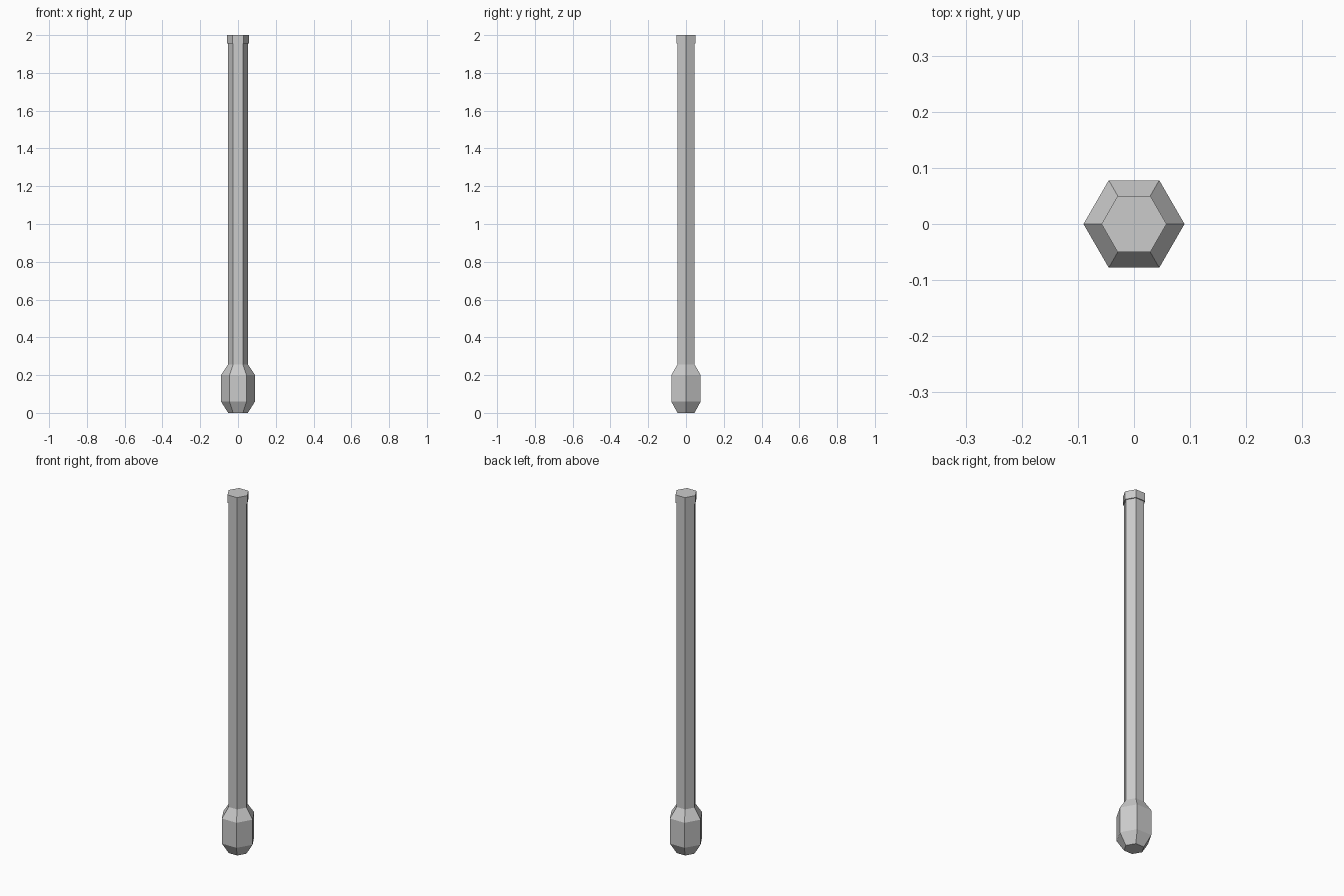
import bpy, bmesh
from math import cos, sin, pi

if "Cube" in bpy.data.objects:
    bpy.data.objects.remove(bpy.data.objects["Cube"])

SIDES = 6


def lathe(name, profile):
    """Closed flat-faced hexagonal solid from (radius, height) pairs."""
    bm = bmesh.new()
    rings = [[bm.verts.new((r * cos(2 * pi * i / SIDES), r * sin(2 * pi * i / SIDES), z))
              for i in range(SIDES)] for r, z in profile]
    for low, high in zip(rings, rings[1:]):
        for i in range(SIDES):
            j = (i + 1) % SIDES
            bm.faces.new((low[i], low[j], high[j], high[i]))
    bm.faces.new(rings[0][::-1])
    bm.faces.new(rings[-1])
    mesh = bpy.data.meshes.new(name)
    bm.to_mesh(mesh)
    bm.free()
    obj = bpy.data.objects.new(name, mesh)
    bpy.context.collection.objects.link(obj)
    return obj


# Shaft with the swollen, chamfered end at the bottom
lathe("shaft_and_bulb", [(0.052, 0.0), (0.09, 0.06), (0.09, 0.2),
                         (0.052, 0.257), (0.052, 1.955)])

# Slightly wider cap at the top
lathe("top_cap", [(0.058, 1.955), (0.058, 2.0)])
